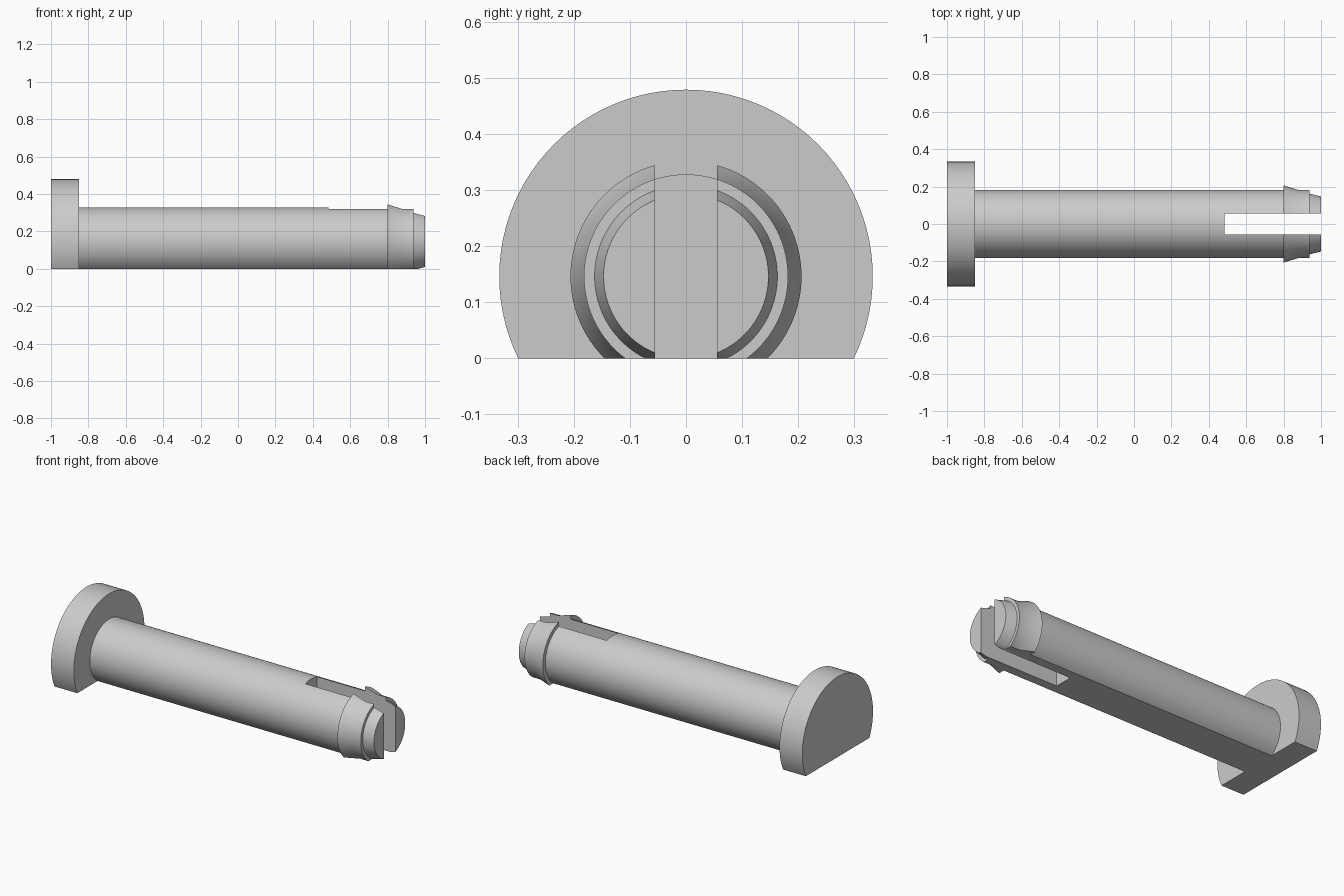
import bpy, bmesh
from math import radians
from mathutils import Matrix, Vector

cube = bpy.data.objects.get("Cube")
if cube:
    bpy.data.objects.remove(cube, do_unlink=True)

AXIS_Z = 0.146      # height of the pin's axis
SLOT_HALF = 0.055   # half width of the slot
SLOT_START = 0.483

grey = bpy.data.materials.new("plain_grey")
grey.use_nodes = True
colour = (0.6, 0.6, 0.6, 1)
grey.diffuse_color = colour
grey.node_tree.nodes["Principled BSDF"].inputs["Base Color"].default_value = colour


def make_object(name, bm):
    bmesh.ops.recalc_face_normals(bm, faces=bm.faces)
    mesh = bpy.data.meshes.new(name)
    bm.to_mesh(mesh)
    bm.free()
    mesh.materials.append(grey)
    obj = bpy.data.objects.new(name, mesh)
    bpy.context.collection.objects.link(obj)
    return obj


# Head, shaft, barb and nose as one turned profile: (x, radius)
profile = [(-1, 0), (-1, 0.333), (-0.85, 0.333), (-0.85, 0.182),
           (0.8, 0.182), (0.8, 0.206), (0.88, 0.182), (0.937, 0.182),
           (0.937, 0.163), (1, 0.147), (1, 0)]
bm = bmesh.new()
verts = [bm.verts.new((x, 0, AXIS_Z + r)) for x, r in profile]
edges = [bm.edges.new(pair) for pair in zip(verts, verts[1:])]
bmesh.ops.spin(bm, geom=verts + edges, cent=(0, 0, AXIS_Z), axis=(1, 0, 0),
               angle=radians(360), steps=96)
bmesh.ops.remove_doubles(bm, verts=bm.verts, dist=0.0001)

# Flat underside
cut = bmesh.ops.bisect_plane(bm, geom=bm.verts[:] + bm.edges[:] + bm.faces[:],
                             plane_co=(0, 0, 0), plane_no=(0, 0, -1),
                             clear_outer=True)
rim = [e for e in cut["geom_cut"] if isinstance(e, bmesh.types.BMEdge)]
bmesh.ops.holes_fill(bm, edges=rim, sides=0)
pin = make_object("snap_pin", bm)

# Slot that splits the tip into two prongs
bm = bmesh.new()
length = 1.2 - SLOT_START
bmesh.ops.create_cube(bm, size=1, matrix=Matrix.Translation(
    Vector((SLOT_START + length / 2, 0, AXIS_Z)))
    @ Matrix.Diagonal((length, SLOT_HALF * 2, 1, 1)))
cutter = make_object("slot_cutter", bm)
cutter.hide_render = True

bpy.ops.object.select_all(action='DESELECT')
bpy.context.view_layer.objects.active = pin
pin.select_set(True)
slot = pin.modifiers.new("slot", 'BOOLEAN')
slot.operation = 'DIFFERENCE'
slot.solver = 'EXACT'
slot.object = cutter
bpy.ops.object.modifier_apply(modifier=slot.name)
bpy.data.objects.remove(cutter, do_unlink=True)
bpy.ops.object.shade_smooth_by_angle(angle=radians(30))
